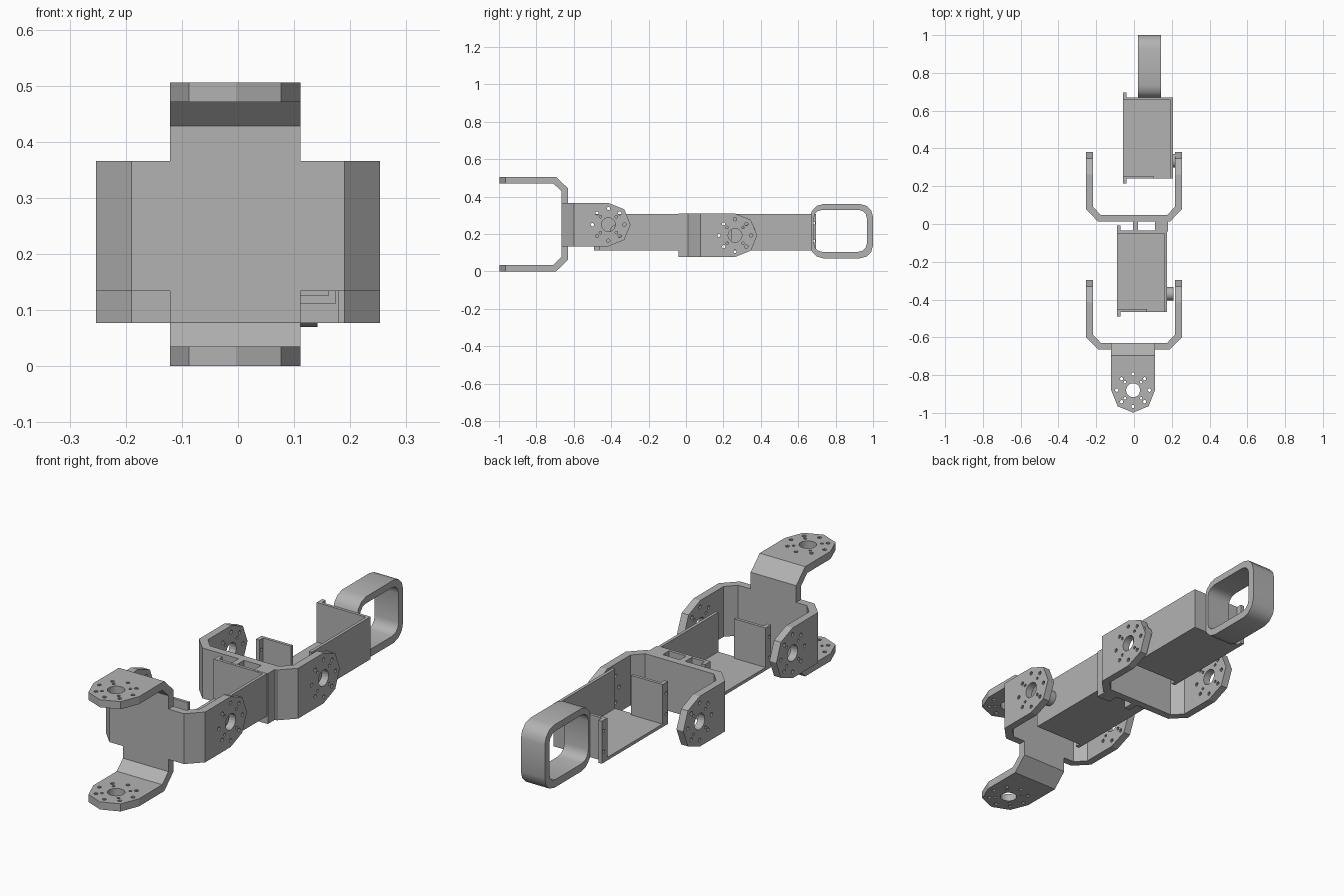
import bpy, bmesh
from math import cos, sin, radians
from mathutils import Matrix, Vector

if "Cube" in bpy.data.objects:
    bpy.data.objects.remove(bpy.data.objects["Cube"])

grey = bpy.data.materials.new("light_grey")
grey.use_nodes = True
colour = (0.45, 0.45, 0.45, 1)
grey.diffuse_color = colour
grey.node_tree.nodes["Principled BSDF"].inputs["Base Color"].default_value = colour


def make(name, bm, matrix=None):
    bmesh.ops.recalc_face_normals(bm, faces=bm.faces)
    mesh = bpy.data.meshes.new(name)
    bm.to_mesh(mesh)
    bm.free()
    mesh.materials.append(grey)
    ob = bpy.data.objects.new(name, mesh)
    bpy.context.collection.objects.link(ob)
    if matrix:
        ob.matrix_world = matrix
    return ob


def add_prism(bm, points, depth, axes):
    """Extrude a 2D outline both ways; axes are the two outline directions."""
    a, b = Vector(axes[0]), Vector(axes[1])
    n = a.cross(b) * depth
    face = bm.faces.new([bm.verts.new(a * p + b * q - n / 2) for p, q in points])
    new = bmesh.ops.extrude_face_region(bm, geom=[face])["geom"]
    bmesh.ops.translate(bm, vec=n, verts=[v for v in new if isinstance(v, bmesh.types.BMVert)])


def add_box(bm, lo, hi):
    lo, hi = Vector(lo), Vector(hi)
    m = Matrix.Translation((lo + hi) / 2) @ Matrix.Diagonal((*(hi - lo), 1))
    bmesh.ops.create_cube(bm, size=1, matrix=m)


def add_rod(bm, centre, radius, length, sides=12):
    """Cylinder along x."""
    m = Matrix.Translation(centre) @ Matrix.Rotation(radians(90), 4, 'Y')
    bmesh.ops.create_cone(bm, cap_ends=True, segments=sides, radius1=radius,
                          radius2=radius, depth=length, matrix=m)


def cut(ob, cutter, operation):
    mod = ob.modifiers.new(operation.title(), 'BOOLEAN')
    mod.operation = operation
    mod.solver = 'EXACT'
    mod.object = cutter
    cutter.hide_render = True
    cutter.hide_viewport = True
    cutter.display_type = 'WIRE'


X, Y, Z = (1, 0, 0), (0, 1, 0), (0, 0, 1)


def bracket(name, matrix):
    """U bracket: base along x, arms towards +y, pointed arm ends with horn holes."""
    half = [(0.19, 0), (0.253, 0.065), (0.253, 0.368),
            (0.218, 0.368), (0.218, 0.08), (0.175, 0.035)]
    bm = bmesh.new()
    add_prism(bm, half + [(-x, y) for x, y in reversed(half)], 0.232, (X, Y))
    ob = make(name, bm, matrix)

    # pointed arm silhouette
    side = [(-0.1, 0.13), (0.25, 0.116), (0.335, 0.082), (0.3685, 0)]
    bm = bmesh.new()
    add_prism(bm, side + [(y, -z) for y, z in reversed(side[:-1])], 1, (Y, Z))
    cut(ob, make(name + "_outline_cutter", bm, matrix), 'INTERSECT')

    # horn hole and screw holes
    bm = bmesh.new()
    add_rod(bm, (0, 0.25, 0), 0.037, 1, 20)
    for i in range(8):
        a = radians(45 * i)
        add_rod(bm, (0, 0.25 + 0.086 * cos(a), 0.086 * sin(a)), 0.009, 1, 10)
    for i in range(4):
        a = radians(45 + 90 * i)
        add_rod(bm, (0, 0.25 + 0.06 * cos(a), 0.06 * sin(a)), 0.007, 1, 8)
    cut(ob, make(name + "_hole_cutter", bm, matrix), 'DIFFERENCE')


def holder(name, x, y):
    """Open servo tray with floor, long wall, two end walls and screw flanges."""
    t, w, l, lo, hi = 0.014, 0.265, 0.43, 0.112, 0.308
    place = Matrix.Translation((x, y, 0))
    parts = {
        "floor": ((0, 0, lo), (w, l, lo + t)),
        "long_wall": ((w - t, 0, lo), (w, l, hi)),
        "front_wall": ((0, 0, lo), (0.16, t, hi)),
        "back_wall": ((0, l - t, lo), (w, l, hi)),
    }
    for part, (a, b) in parts.items():
        bm = bmesh.new()
        add_box(bm, a, b)
        make(f"{name}_{part}", bm, place)
    for part, y0 in (("front", -0.026), ("back", l)):
        bm = bmesh.new()
        add_box(bm, (0, y0, lo), (0.018, y0 + 0.026, hi))
        flange = make(f"{name}_{part}_flange", bm, place)
        bm = bmesh.new()
        for z in (lo + 0.05, hi - 0.05):
            add_rod(bm, (0, y0 + 0.013, z), 0.008, 0.1, 8)
        cut(flange, make(f"{name}_{part}_flange_cutter", bm, place), 'DIFFERENCE')
    # axle stub on the long wall
    bm = bmesh.new()
    add_rod(bm, (w + 0.017, 0.095, 0.215), 0.036, 0.036, 20)
    stub = make(name + "_axle_stub", bm, place)
    bpy.context.view_layer.objects.active = stub
    stub.select_set(True)
    bpy.ops.object.shade_smooth_by_angle()
    stub.select_set(False)


# brackets: wrist lies flat and points forward, the others point back
wrist = Matrix.Translation((-0.005, -0.63, 0.253)) @ Matrix(
    ((0, 0, 1, 0), (0, -1, 0, 0), (1, 0, 0, 0), (0, 0, 0, 1)))
bracket("front_bracket", wrist)
bracket("middle_bracket", Matrix.Translation((0, -0.665, 0.25)))
bracket("rear_bracket", Matrix.Translation((0, 0.012, 0.193)))

holder("front_holder", -0.09, -0.465)
holder("rear_holder", -0.058, 0.24)

# spacers joining the front holder to the rear bracket
for name, x0, x1 in (("inner_spacer", -0.005, 0.022), ("outer_spacer", 0.11, 0.18)):
    bm = bmesh.new()
    add_box(bm, (x0, -0.04, 0.077), (x1, 0.02, 0.309))
    make(name, bm)


# loop handle at the rear
def loop(cy, cz, hy, hz, c):
    """Rounded rectangle outline with three-step corners."""
    pts = []
    for sy, sz, start in ((1, 1, 0), (-1, 1, 90), (-1, -1, 180), (1, -1, 270)):
        for k in range(4):
            a = radians(start + 30 * k)
            pts.append((cy + sy * (hy - c) + c * cos(a), cz + sz * (hz - c) + c * sin(a)))
    return pts


bm = bmesh.new()
rings = [[[bm.verts.new((x, y, z)) for y, z in pts]
          for pts in (loop(0.832, 0.215, 0.168, 0.145, 0.07), loop(0.825, 0.217, 0.142, 0.112, 0.045))]
         for x in (0.02, 0.142)]
order = [rings[0][0], rings[1][0], rings[1][1], rings[0][1]]
n = len(order[0])
for r in range(4):
    a, b = order[r], order[(r + 1) % 4]
    for i in range(n):
        j = (i + 1) % n
        bm.faces.new((a[i], a[j], b[j], b[i]))
handle = make("loop_handle", bm)
bpy.context.view_layer.objects.active = handle
handle.select_set(True)
bpy.ops.object.shade_smooth_by_angle(angle=radians(35))
